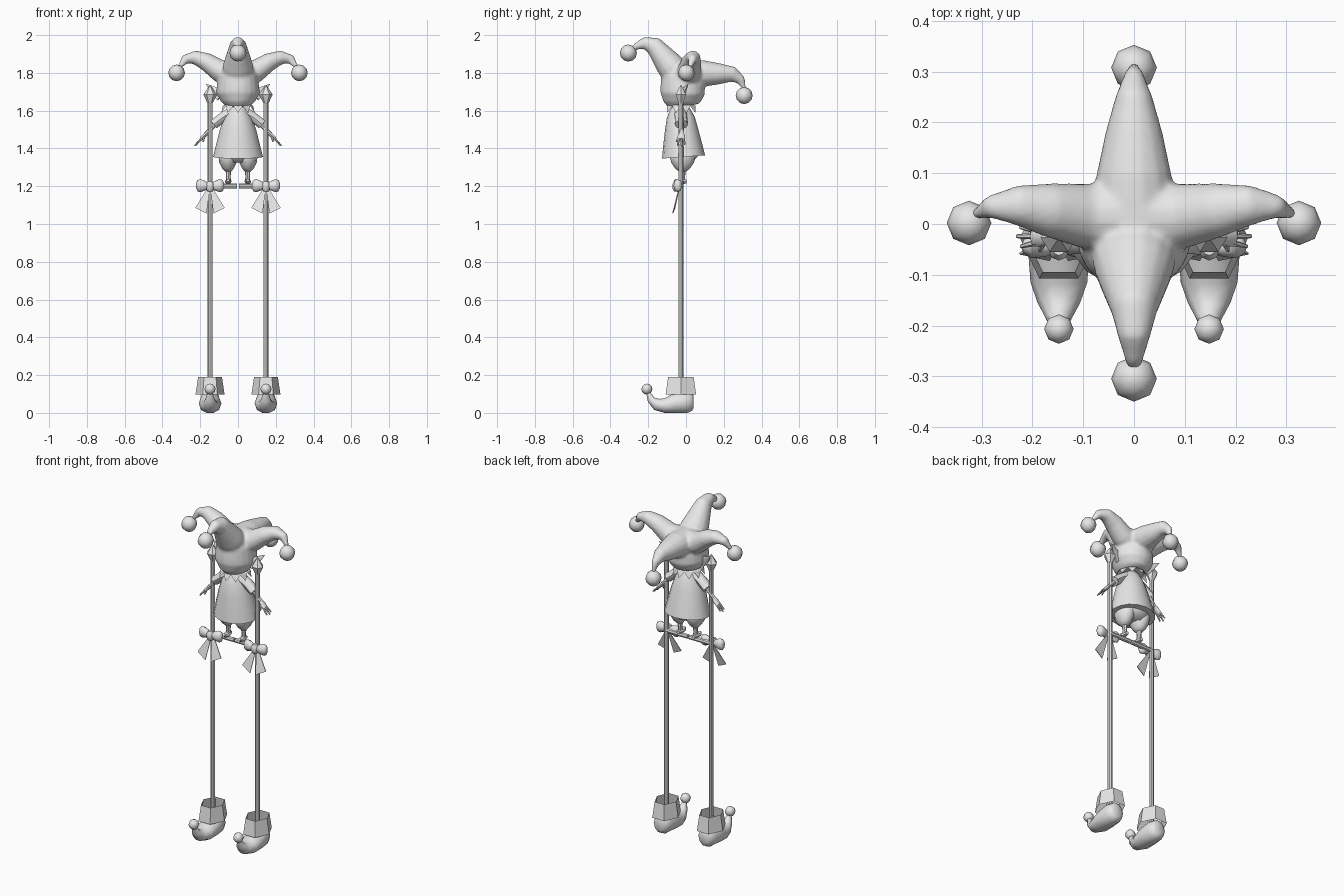
import bpy, bmesh, math
from mathutils import Vector

grey = bpy.data.materials.new("light_grey")
grey.diffuse_color = (0.8, 0.8, 0.8, 1)


def finish(name, bm, smooth=40):
    bmesh.ops.recalc_face_normals(bm, faces=bm.faces)
    me = bpy.data.meshes.new(name)
    bm.to_mesh(me)
    bm.free()
    me.materials.append(grey)
    ob = bpy.data.objects.new(name, me)
    bpy.context.collection.objects.link(ob)
    if smooth:
        bpy.ops.object.select_all(action='DESELECT')
        ob.select_set(True)
        bpy.context.view_layer.objects.active = ob
        bpy.ops.object.shade_smooth_by_angle(angle=math.radians(smooth))
    return ob


def loft(bm, rings, side=(1, 0, 0), n=10, caps=True, turn=0.0, floor=None):
    """Skin ellipses (x, y, z, side radius, other radius) along a path."""
    pts = [Vector(r[:3]) for r in rings]
    loops = []
    for i, r in enumerate(rings):
        t = (pts[min(i + 1, len(pts) - 1)] - pts[max(i - 1, 0)]).normalized()
        s = Vector(side)
        s = (s - t * s.dot(t)).normalized()
        u = t.cross(s)
        loop = []
        for k in range(n):
            a = 2 * math.pi * k / n + turn
            p = pts[i] + s * r[3] * math.cos(a) + u * r[4] * math.sin(a)
            if floor is not None:
                p.z = max(p.z, floor)
            loop.append(bm.verts.new(p))
        loops.append(loop)
    for a, b in zip(loops, loops[1:]):
        for k in range(n):
            bm.faces.new((a[k], a[(k + 1) % n], b[(k + 1) % n], b[k]))
    if caps:
        bm.faces.new(loops[0])
        bm.faces.new(loops[-1])


def part(name, rings, smooth=40, **kw):
    bm = bmesh.new()
    loft(bm, rings, **kw)
    return finish(name, bm, smooth)


def ball(name, c, r):
    bm = bmesh.new()
    bmesh.ops.create_uvsphere(bm, u_segments=8, v_segments=6, radius=r)
    bmesh.ops.translate(bm, vec=c, verts=bm.verts)
    return finish(name, bm, 50)


# Hood with four curling horns, fused into one skin
bm = bmesh.new()
loft(bm, [(0, -.02, 1.625, .065, .075), (0, -.022, 1.645, .088, .098),
          (0, -.018, 1.69, .115, .118), (0, -.018, 1.73, .112, .118),
          (0, -.022, 1.79, .103, .108), (0, -.02, 1.83, .085, .08),
          (0, -.02, 1.86, .05, .045)], n=20)
loft(bm, [(0, -.04, 1.78, .085, .08), (0, -.085, 1.84, .08, .075),
          (0, -.125, 1.89, .064, .062), (0, -.17, 1.943, .046, .05),
          (0, -.22, 1.958, .033, .033), (0, -.265, 1.94, .019, .019),
          (0, -.295, 1.91, .008, .008)], n=14)
loft(bm, [(0, 0, 1.79, .085, .08), (0, .1, 1.797, .074, .07),
          (0, .18, 1.795, .057, .056), (0, .25, 1.792, .037, .041),
          (0, .29, 1.762, .02, .026), (0, .312, 1.71, .008, .008)], n=14)
for s in (-1, 1):
    loft(bm, [(s * .02, .015, 1.79, .065, .08), (s * .1, .016, 1.812, .064, .06),
              (s * .17, .028, 1.86, .053, .048), (s * .23, .037, 1.882, .04, .037),
              (s * .28, .034, 1.872, .024, .025), (s * .318, .016, 1.82, .008, .008)],
         side=(0, 1, 0), n=14)
hood = finish("jester_hood", bm)
rm = hood.modifiers.new("fuse", 'REMESH')
rm.mode, rm.voxel_size, rm.use_smooth_shade = 'VOXEL', .008, True
sm = hood.modifiers.new("soften", 'SMOOTH')
sm.factor, sm.iterations = .5, 6

# Hood pompoms
ball("front_pompom", (0, -.305, 1.905), .045)
ball("back_pompom", (0, .308, 1.68), .045)

# Zigzag collar
bm = bmesh.new()
N = 10


def collar_vert(a, r, z):
    return bm.verts.new((r * math.cos(a), -.025 + r * math.sin(a), z))


top = [collar_vert(2 * math.pi * k / N, .055, 1.64) for k in range(N)]
mid = [collar_vert(2 * math.pi * k / N, .08, 1.625) for k in range(N)]
for k in range(N):
    j = (k + 1) % N
    tip = collar_vert(2 * math.pi * (k + .5) / N, .093, 1.588)
    bm.faces.new((top[k], top[j], mid[j], mid[k]))
    bm.faces.new((mid[k], mid[j], tip))
finish("zigzag_collar", bm, 0)

# Flared tunic
part("tunic", [(0, -.013, 1.355, .132, .114), (0, -.018, 1.42, .116, .103),
               (0, -.024, 1.5, .096, .088), (0, -.028, 1.56, .075, .075),
               (0, -.03, 1.6, .052, .058), (0, -.03, 1.635, .03, .035)], n=16, smooth=60)
# Seat of the breeches
part("breeches_seat", [(0, -.015, 1.42, .1, .085), (0, -.015, 1.36, .105, .08),
                       (0, -.015, 1.325, .07, .05)], n=14, smooth=60)

for s, tag in ((-1, "left"), (1, "right")):
    X = s * .148
    P = -.027
    ball(tag + "_pompom", (s * .325, .002, 1.8), .044)
    # Pointed ear
    part(tag + "_ear", [(s * .09, -.02, 1.68, .014, .035), (s * .125, -.008, 1.705, .01, .026),
                        (s * .17, .012, 1.742, .001, .001)], side=(0, 1, 0), n=6)
    # Sleeve, forearm and hand
    part(tag + "_sleeve", [(s * .03, -.03, 1.595, .035, .03), (s * .08, -.026, 1.565, .032, .028),
                           (s * .128, -.024, 1.528, .036, .027)], side=(0, 1, 0), n=10)
    part(tag + "_forearm", [(s * .11, -.024, 1.54, .016, .014), (s * .165, -.024, 1.483, .011, .01),
                            (s * .178, -.024, 1.468, .02, .011), (s * .198, -.024, 1.448, .02, .009)],
         side=(0, 1, 0), n=8)
    bm = bmesh.new()
    for y, x, z in ((-.044, .222, 1.418), (-.024, .23, 1.414), (-.006, .224, 1.422)):
        loft(bm, [(s * .19, -.024 + (y + .024) * .6, 1.455, .007, .007),
                  (s * x, y, z, .004, .004)], side=(0, 1, 0), n=6)
    loft(bm, [(s * .178, -.035, 1.468, .008, .008), (s * .185, -.052, 1.435, .004, .004)], n=6)
    finish(tag + "_fingers", bm)
    # Puffed breeches leg, shin and foot
    part(tag + "_breeches", [(s * .052, -.018, 1.40, .045, .06), (s * .053, -.018, 1.355, .05, .068),
                             (s * .053, -.018, 1.325, .046, .06), (s * .052, -.018, 1.295, .031, .04),
                             (s * .051, -.018, 1.278, .017, .02)], n=12, smooth=60)
    part(tag + "_shin", [(s * .051, -.018, 1.29, .015, .017), (s * .051, -.018, 1.25, .012, .013),
                         (s * .051, -.018, 1.22, .014, .015)], n=8)
    part(tag + "_foot", [(s * .051, .003, 1.225, .011, .01), (s * .051, -.02, 1.226, .017, .015),
                         (s * .052, -.048, 1.223, .017, .011), (s * .052, -.062, 1.232, .008, .008)], n=8)
    # Foot rest and stilt pole
    part(tag + "_foot_rest", [(s * .004, P, 1.201, .013, .013), (X, P, 1.201, .013, .013)],
         side=(0, 1, 0), n=8)
    part(tag + "_stilt_pole", [(X, P, .06, .013, .013), (X, P, 1.66, .013, .013)], n=8)
    part(tag + "_pole_finial", [(X, P, 1.638, .013, .013), (X, P, 1.685, .036, .032),
                                (X, P, 1.735, .002, .002)], n=6, smooth=0)
    # Bow with two loops, a knot and two ribbon tails
    bm = bmesh.new()
    for d in (-1, 1):
        loft(bm, [(X + d * .005, -.045, 1.2, .012, .014), (X + d * .028, -.045, 1.202, .02, .026),
                  (X + d * .052, -.043, 1.203, .024, .035), (X + d * .066, -.04, 1.203, .018, .03),
                  (X + d * .072, -.038, 1.203, .008, .018)], side=(0, 1, 0), n=8)
    loft(bm, [(X, -.05, 1.172, .012, .012), (X, -.05, 1.188, .021, .022),
              (X, -.05, 1.212, .021, .022), (X, -.05, 1.226, .012, .012)], n=8)
    finish(tag + "_bow", bm, 50)
    bm = bmesh.new()
    for d in (-1, 1):
        quad = [(X + d * .002, -.04, 1.185), (X + d * .02, -.04, 1.18),
                (X + d * .078, -.06, 1.085), (X + d * .018, -.073, 1.055)]
        f = bm.faces.new([bm.verts.new(p) for p in quad])
        ext = bmesh.ops.extrude_face_region(bm, geom=[f])
        bmesh.ops.translate(bm, vec=(0, .004, 0),
                            verts=[v for v in ext['geom'] if isinstance(v, bmesh.types.BMVert)])
    finish(tag + "_ribbon_tails", bm, 0)
    # Curled shoe with open six-sided cuff and toe pompom
    part(tag + "_shoe", [(X, .04, .06, .03, .035), (X, .03, .06, .045, .052),
                         (X, 0, .058, .056, .062), (X, -.06, .05, .06, .055),
                         (X, -.115, .038, .056, .04), (X, -.155, .045, .042, .034),
                         (X, -.185, .07, .026, .021), (X, -.203, .115, .01, .01)],
         n=10, floor=0, smooth=45)
    part(tag + "_shoe_cuff", [(X, P, .097, .077, .093), (X, P, .19, .063, .078)],
         n=6, caps=False, smooth=0)
    ball(tag + "_toe_pompom", (X, -.207, .126), .029)
